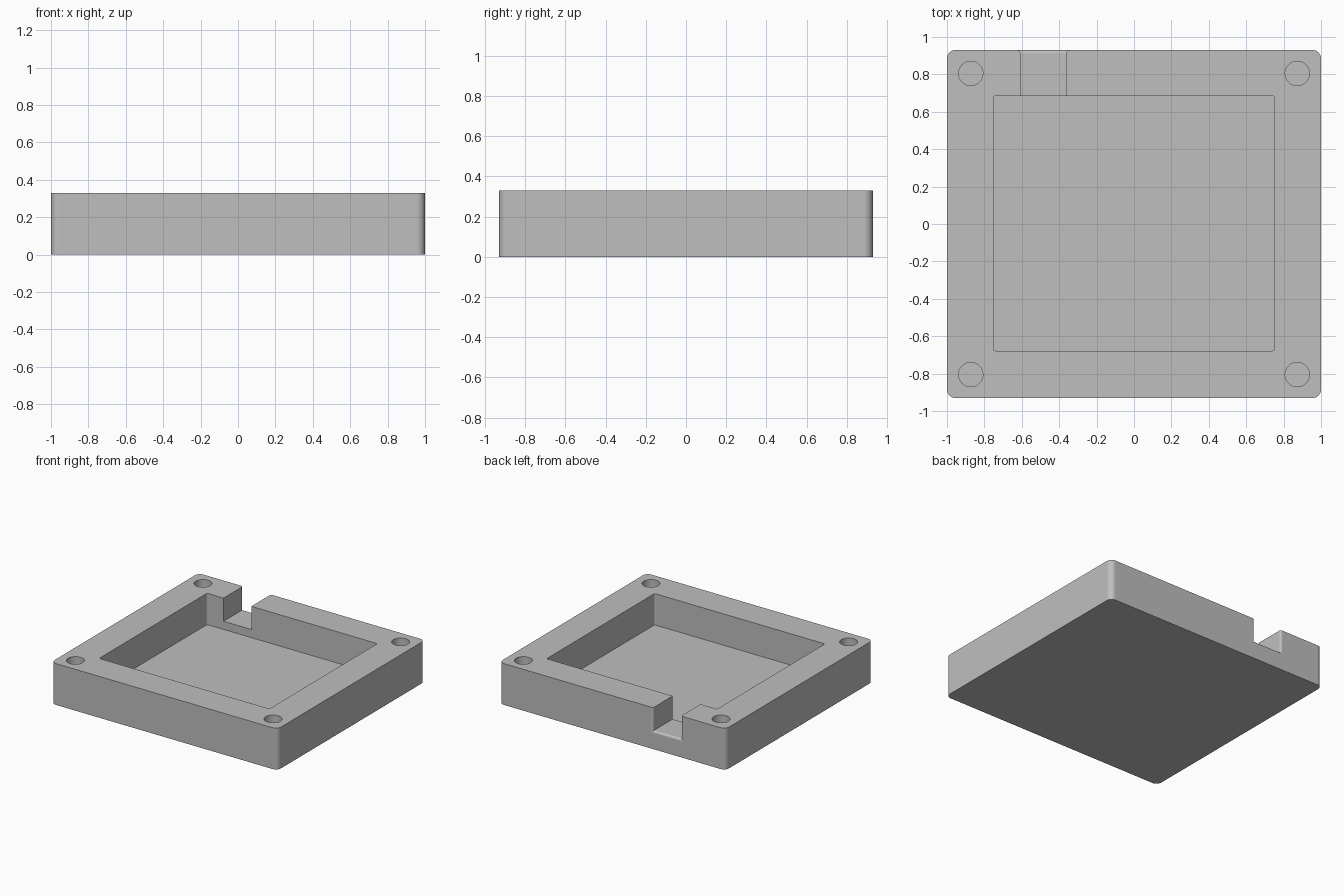
import bpy, bmesh, math

default = bpy.data.objects.get("Cube")
if default:
    bpy.data.objects.remove(default, do_unlink=True)

HEIGHT = 0.33
FLOOR = 0.08        # pocket and hole bottoms
BACK = 0.93         # y of the back face
TOP_CLEAR = 0.5     # cutters reach above the top

# One plain grey for the whole part
grey = bpy.data.materials.new("plain grey")
grey.use_nodes = True
colour = (0.52, 0.52, 0.52, 1)
grey.diffuse_color = colour
grey.node_tree.nodes["Principled BSDF"].inputs["Base Color"].default_value = colour


def add_object(name, bm):
    bmesh.ops.recalc_face_normals(bm, faces=bm.faces)
    mesh = bpy.data.meshes.new(name)
    bm.to_mesh(mesh)
    bm.free()
    mesh.materials.append(grey)
    obj = bpy.data.objects.new(name, mesh)
    bpy.context.collection.objects.link(obj)
    return obj


def rounded_block(name, x0, x1, y0, y1, z0, z1, radius, segments):
    """Box whose four upright edges are rounded."""
    bm = bmesh.new()
    bmesh.ops.create_cube(bm, size=1)
    for v in bm.verts:
        v.co.x = x1 if v.co.x > 0 else x0
        v.co.y = y1 if v.co.y > 0 else y0
        v.co.z = z1 if v.co.z > 0 else z0
    upright = [e for e in bm.edges
               if abs(e.verts[0].co.z - e.verts[1].co.z) > 0.01]
    bmesh.ops.bevel(bm, geom=upright, offset=radius, segments=segments,
                    profile=0.5, affect='EDGES')
    return add_object(name, bm)


def hole_cutter(name, x, y, radius):
    bm = bmesh.new()
    bmesh.ops.create_cone(bm, cap_ends=True, segments=48, radius1=radius,
                          radius2=radius, depth=TOP_CLEAR - FLOOR)
    bmesh.ops.translate(bm, verts=bm.verts,
                        vec=(x, y, (TOP_CLEAR + FLOOR) / 2))
    return add_object(name, bm)


def notch_cutter(name, x0, x1, floor, radius, steps=6):
    """Straight channel that flares out along a fillet at the back face."""
    stations = [(0.6, 0)]
    for i in range(steps + 1):
        a = math.radians(85) * i / steps
        stations.append((BACK - radius + radius * math.sin(a),
                         radius * (1 - math.cos(a))))
    stations.append((BACK, radius))
    stations.append((BACK + 0.1, radius))
    bm = bmesh.new()
    rings = []
    for y, f in stations:
        corners = [(x0 - f, floor - f), (x1 + f, floor - f),
                   (x1 + f, TOP_CLEAR), (x0 - f, TOP_CLEAR)]
        rings.append([bm.verts.new((x, y, z)) for x, z in corners])
    for a, b in zip(rings, rings[1:]):
        for i in range(4):
            j = (i + 1) % 4
            bm.faces.new((a[i], a[j], b[j], b[i]))
    bm.faces.new(rings[0])
    bm.faces.new(rings[-1])
    return add_object(name, bm)


# Tray body and the shapes removed from it
tray = rounded_block("tray_body", -1, 1, -BACK, BACK, 0, HEIGHT, 0.045, 8)
cutters = [
    rounded_block("pocket_cutter", -0.752, 0.752, -0.678, 0.684,
                  FLOOR, TOP_CLEAR, 0.012, 4),
    notch_cutter("notch_cutter", -0.607, -0.361, 0.145, 0.018),
]
for x in (-0.873, 0.873):
    for y in (-0.805, 0.805):
        cutters.append(hole_cutter("hole_cutter", x, y, 0.065))

bpy.ops.object.select_all(action='DESELECT')
tray.select_set(True)
bpy.context.view_layer.objects.active = tray
for cutter in cutters:
    cutter.hide_render = True
    cut = tray.modifiers.new("cut", 'BOOLEAN')
    cut.operation = 'DIFFERENCE'
    cut.solver = 'EXACT'
    cut.object = cutter
    bpy.ops.object.modifier_apply(modifier=cut.name)
    bpy.data.objects.remove(cutter, do_unlink=True)

# Smooth fillets and holes, crisp flat faces
bpy.ops.object.shade_smooth_by_angle(angle=math.radians(30))
weighted = tray.modifiers.new("flat face normals", 'WEIGHTED_NORMAL')
weighted.keep_sharp = True
